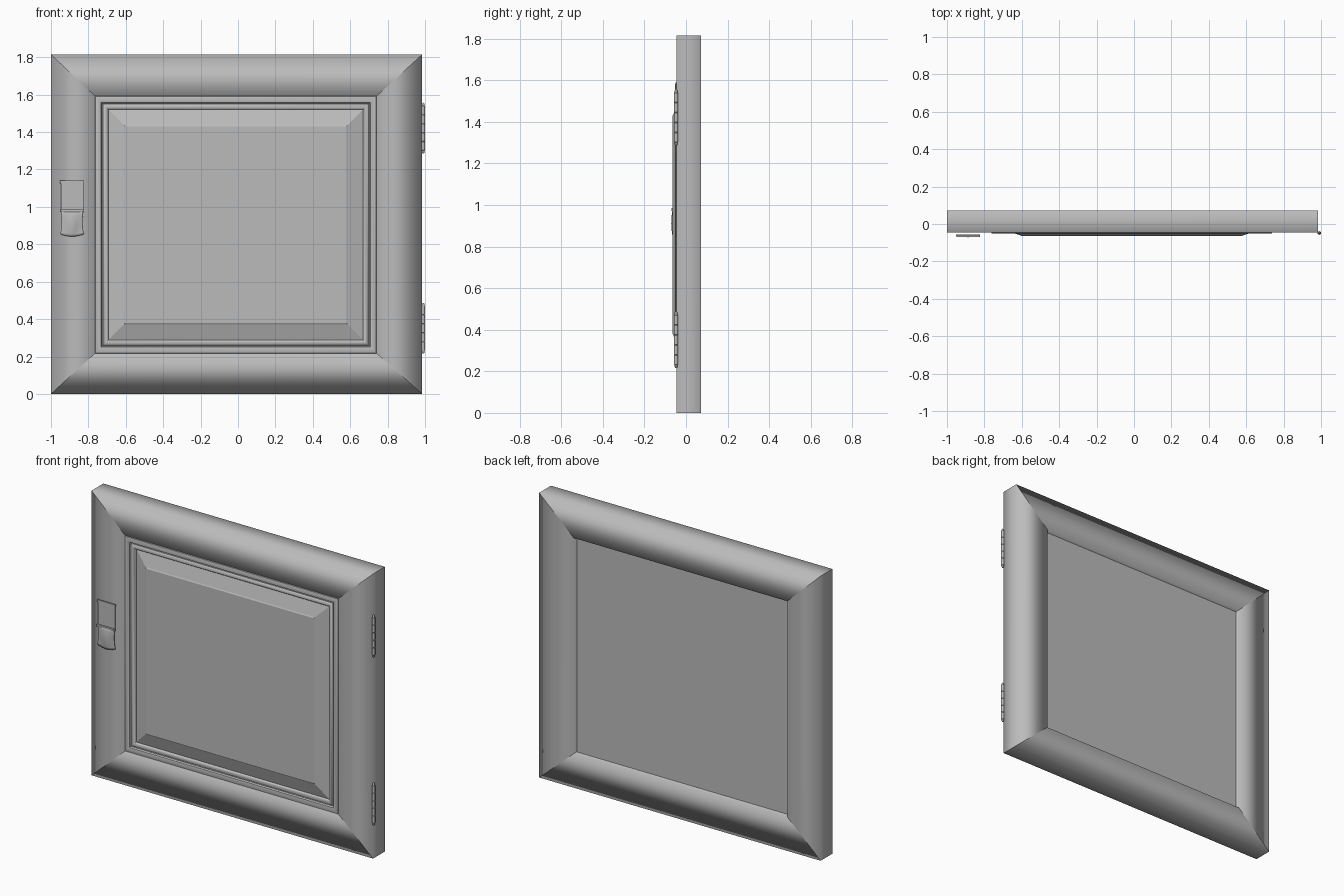
import bpy, bmesh, math
from mathutils import Matrix

cube = bpy.data.objects.get("Cube")
if cube:
    bpy.data.objects.remove(cube, do_unlink=True)

grey = bpy.data.materials.new("plain grey")
grey.use_nodes = True
tone = (0.5, 0.5, 0.5, 1)
grey.diffuse_color = tone
grey.node_tree.nodes["Principled BSDF"].inputs["Base Color"].default_value = tone


def finish(name, bm, angle=None):
    """Turn a bmesh into a smooth object, keeping edges above the angle sharp."""
    bmesh.ops.recalc_face_normals(bm, faces=bm.faces)
    mesh = bpy.data.meshes.new(name)
    bm.to_mesh(mesh)
    bm.free()
    mesh.materials.append(grey)
    obj = bpy.data.objects.new(name, mesh)
    bpy.context.collection.objects.link(obj)
    bpy.ops.object.select_all(action="DESELECT")
    obj.select_set(True)
    bpy.context.view_layer.objects.active = obj
    if angle is None:
        bpy.ops.object.shade_smooth()
    else:
        bpy.ops.object.shade_smooth_by_angle(angle=math.radians(angle))
    return obj


def corners(x0, x1, z0, z1, inset=0):
    return [(x0 + inset, z0 + inset), (x1 - inset, z0 + inset),
            (x1 - inset, z1 - inset), (x0 + inset, z1 - inset)]


def loft(bm, rings, closed=True):
    """Bridge successive rings of vertices."""
    for a, b in zip(rings, rings[1:]):
        n = len(a)
        for i in range(n if closed else n - 1):
            j = (i + 1) % n
            bm.faces.new((a[i], a[j], b[j], b[i]))


def box(bm, x0, x1, y0, y1, z0, z1):
    mat = Matrix.Translation(((x0 + x1) / 2, (y0 + y1) / 2, (z0 + z1) / 2))
    mat = mat @ Matrix.Diagonal((x1 - x0, y1 - y0, z1 - z0, 1))
    bmesh.ops.create_cube(bm, size=1, matrix=mat)


FRONT, BACK = -0.046, 0.072
OUTER = (-1, 0.985, 0, 1.815)
OPENING = (-0.765, 0.741, 0.217, 1.592)

# Four mitred frame members, butted at the corners
out, inn = corners(*OUTER), corners(*OPENING)
for i, side in enumerate(("bottom", "left", "top", "right")):
    bm = bmesh.new()
    ends = []
    for k in (i, (i + 1) % 4):
        ends.append([bm.verts.new((x, y, z)) for (x, z), y in
                     ((out[k], FRONT), (out[k], BACK), (inn[k], BACK), (inn[k], FRONT))])
    loft(bm, ends)
    finish("frame_" + side, bm)

# Moulding around the opening: two rounded beads with a groove between them
bead = [(0, -0.042), (0.003, -0.049), (0.012, -0.052), (0.024, -0.052),
        (0.033, -0.049), (0.038, -0.040), (0.043, -0.040), (0.048, -0.047),
        (0.056, -0.050), (0.065, -0.047), (0.071, -0.040), (0.073, -0.030)]
bm = bmesh.new()
loft(bm, [[bm.verts.new((x, y, z)) for x, z in corners(*OPENING, d)] for d, y in bead])
finish("panel_moulding", bm, 40)

# Raised centre panel with bevelled border
bm = bmesh.new()
rings = [[bm.verts.new((x, y, z)) for x, z in corners(*OPENING, d)]
         for d, y in ((0, 0.042), (0.07, -0.033), (0.155, -0.060), (0.162, -0.064))]
loft(bm, rings[1:])
bm.faces.new(rings[0])
bm.faces.new(rings[-1])
finish("raised_panel", bm, 10)

# Two hinges: barrel of knuckles with tapered finials
for name, base in (("lower_hinge", 0.215), ("upper_hinge", 1.285)):
    bm = bmesh.new()
    length, r, knuckles = 0.272, 0.0095, 5
    tip = 0.016
    step = (length - 2 * tip) / knuckles
    profile = [(0.002, 0), (0.006, 0.004), (0.007, tip)]
    for k in range(knuckles):
        z = tip + k * step
        profile += [(r * 0.8, z), (r, z + 0.002), (r, z + step - 0.002), (r * 0.8, z + step)]
    profile += [(0.007, length - tip), (0.006, length - 0.004), (0.002, length)]
    rings = [[bm.verts.new((0.9905 + rad * math.cos(a), -0.048 + rad * math.sin(a), base + z))
              for a in [math.tau * s / 12 for s in range(12)]] for rad, z in profile]
    loft(bm, rings)
    bm.faces.new(rings[0])
    bm.faces.new(rings[-1])
    finish(name, bm, 40)

# Latch backing plate with a slim lip along its upper edge
LX, HALF = -0.887, 0.06
bm = bmesh.new()
box(bm, LX - HALF, LX + HALF, -0.060, -0.055, 0.97, 1.13)
box(bm, LX - HALF - 0.004, LX + HALF + 0.004, -0.063, -0.055, 1.126, 1.14)
box(bm, LX - HALF - 0.003, LX + HALF + 0.003, -0.070, -0.055, 0.972, 0.985)
finish("latch_plate", bm, 30)

# Latch pull: a tongue with a rounded central swelling and a curved lower edge
bm = bmesh.new()
rows, cols = 10, 16
grid = []
for j in range(rows + 1):
    t = j / rows
    row = []
    for i in range(cols + 1):
        u = 2 * i / cols - 1
        lower = 0.842 + 0.012 * u * u
        z = 0.975 + (lower - 0.975) * t
        width = HALF * (1 - 0.10 * math.sin(math.pi * t) + 0.05 * t)
        swell = math.exp(-(u / (0.85 - 0.45 * t)) ** 2) * math.sin(math.pi * (0.15 + 0.75 * t))
        row.append(bm.verts.new((LX + width * u, -0.058 - 0.011 * swell, z)))
    grid.append(row)
loft(bm, grid, closed=False)
pull = finish("latch_pull", bm, 50)
solid = pull.modifiers.new("thickness", "SOLIDIFY")
solid.thickness = 0.004
solid.offset = 0
